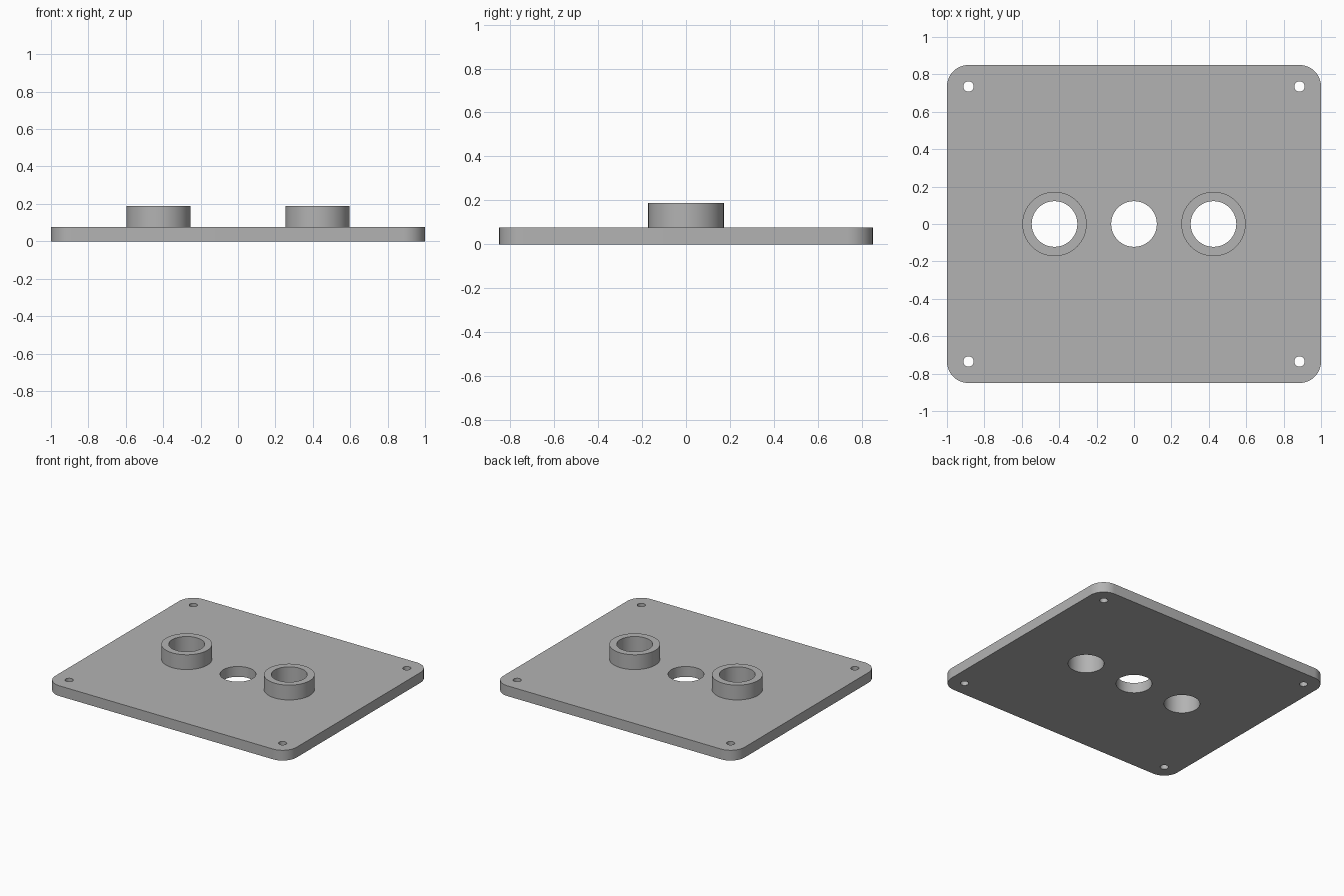
import bpy, bmesh
from math import sin, cos, pi, radians

if "Cube" in bpy.data.objects:
    bpy.data.objects.remove(bpy.data.objects["Cube"], do_unlink=True)

HALF_X, HALF_Y, CORNER = 1.0, 0.85, 0.115
PLATE_TOP, COLLAR_TOP = 0.077, 0.188
BORE, COLLAR_RADIUS, BORE_X = 0.122, 0.172, 0.425
SCREW_RADIUS = 0.028

grey = bpy.data.materials.new("plain grey")
grey.use_nodes = True
colour = (0.45, 0.45, 0.45, 1)
grey.diffuse_color = colour
grey.node_tree.nodes["Principled BSDF"].inputs["Base Color"].default_value = colour


def circle(x, y, radius, sides):
    return [(x + radius * cos(2 * pi * i / sides), y + radius * sin(2 * pi * i / sides))
            for i in range(sides)]


def rounded_rectangle(hx, hy, radius, steps):
    points = []
    for quarter, (sx, sy) in enumerate([(1, 1), (-1, 1), (-1, -1), (1, -1)]):
        for i in range(steps + 1):
            a = (quarter + i / steps) * pi / 2
            points.append((sx * (hx - radius) + radius * cos(a),
                           sy * (hy - radius) + radius * sin(a)))
    return points


def extruded_outline(name, loops, bottom, top):
    """Fill the first loop, leave the others as holes, and extrude upward."""
    bm = bmesh.new()
    edges = []
    for loop in loops:
        verts = [bm.verts.new((x, y, bottom)) for x, y in loop]
        edges += [bm.edges.new((v, verts[i - 1])) for i, v in enumerate(verts)]
    bmesh.ops.triangle_fill(bm, edges=edges, use_beauty=True, normal=(0, 0, 1))
    raised = bmesh.ops.extrude_face_region(bm, geom=bm.faces[:], use_keep_orig=True)
    bmesh.ops.translate(bm, vec=(0, 0, top - bottom),
                        verts=[g for g in raised["geom"] if isinstance(g, bmesh.types.BMVert)])
    bmesh.ops.recalc_face_normals(bm, faces=bm.faces[:])
    mesh = bpy.data.meshes.new(name)
    bm.to_mesh(mesh)
    bm.free()
    mesh.materials.append(grey)
    obj = bpy.data.objects.new(name, mesh)
    bpy.context.collection.objects.link(obj)
    bpy.ops.object.select_all(action="DESELECT")
    obj.select_set(True)
    bpy.context.view_layer.objects.active = obj
    bpy.ops.object.shade_smooth_by_angle(angle=radians(30))


# Base plate with three bores and a screw hole at the centre of each corner arc
bores = [circle(x, 0, BORE, 64) for x in (-BORE_X, 0, BORE_X)]
screws = [circle(sx * (HALF_X - CORNER), sy * (HALF_Y - CORNER), SCREW_RADIUS, 32)
          for sx in (-1, 1) for sy in (-1, 1)]
extruded_outline("base_plate", [rounded_rectangle(HALF_X, HALF_Y, CORNER, 16)] + bores + screws,
                 0, PLATE_TOP)

# Raised collars around the outer bores
for side, x in (("left", BORE_X), ("right", -BORE_X)):
    extruded_outline(side + "_collar", [circle(x, 0, COLLAR_RADIUS, 64), circle(x, 0, BORE, 64)],
                     PLATE_TOP, COLLAR_TOP)
